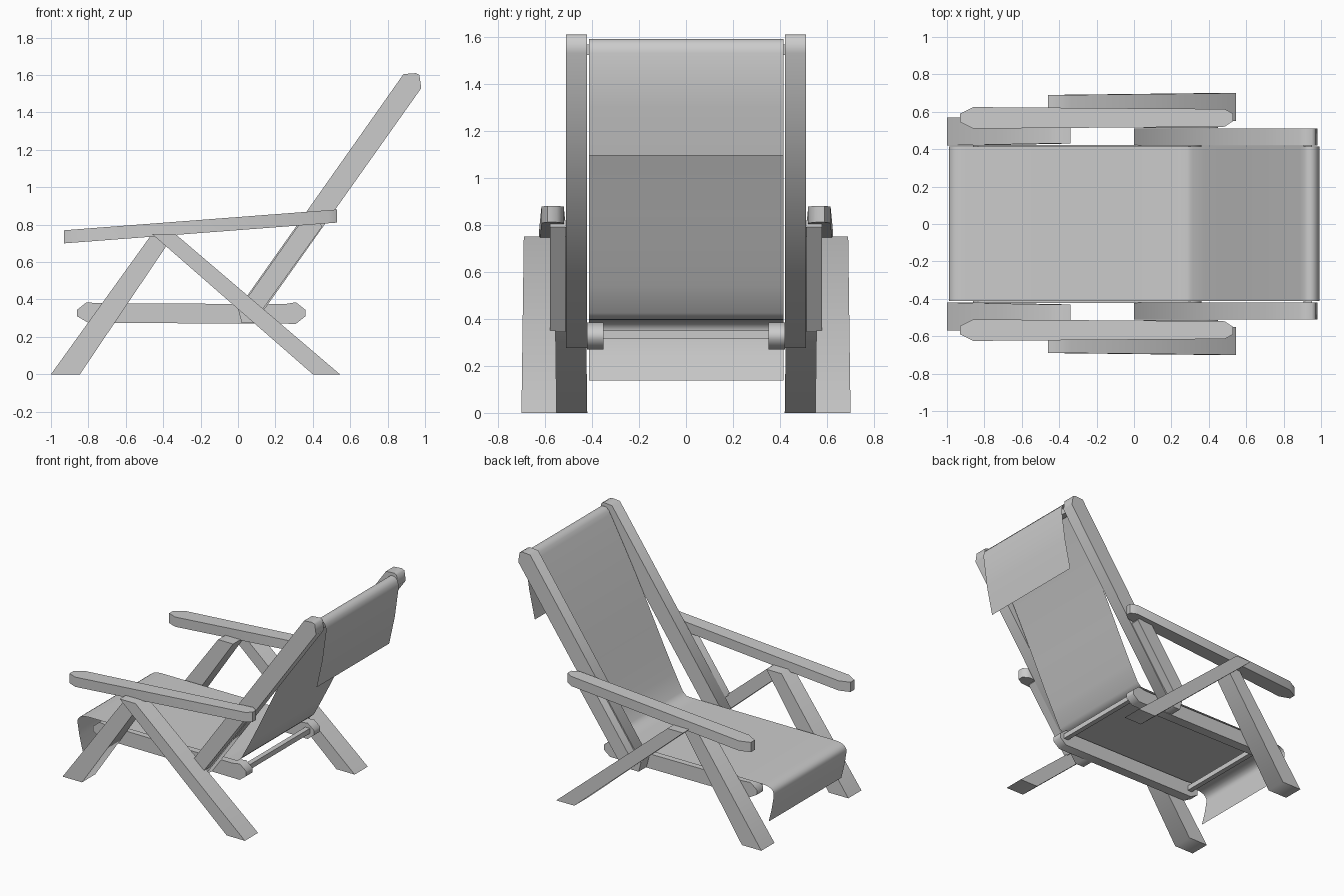
import bpy, bmesh
from mathutils import Vector
from mathutils.geometry import interpolate_bezier

if "Cube" in bpy.data.objects:
    bpy.data.objects.remove(bpy.data.objects["Cube"])

grey = bpy.data.materials.new("plain grey")
grey.use_nodes = True
COLOUR = (0.6, 0.6, 0.6, 1)
grey.diffuse_color = COLOUR
grey.node_tree.nodes["Principled BSDF"].inputs["Base Color"].default_value = COLOUR


def finish(name, bm, mirror=False):
    """Make a smooth-shaded object, sharp at its hard corners."""
    for face in bm.faces:
        face.smooth = True
    mesh = bpy.data.meshes.new(name)
    bm.to_mesh(mesh)
    bm.free()
    mesh.set_sharp_from_angle(angle=1.0)
    mesh.materials.append(grey)
    obj = bpy.data.objects.new(name, mesh)
    bpy.context.collection.objects.link(obj)
    if mirror:
        mod = obj.modifiers.new("other side", "MIRROR")
        mod.use_axis = (False, True, False)
        mod.use_mirror_merge = False


def board(name, rings, mirror=True):
    """Solid between two matching outlines of 3D points."""
    bm = bmesh.new()
    a, b = [[bm.verts.new(p) for p in ring] for ring in rings]
    n = len(a)
    bm.faces.new(a)
    bm.faces.new(b[::-1])
    for i in range(n):
        j = (i + 1) % n
        bm.faces.new((a[j], a[i], b[i], b[j]))
    bmesh.ops.recalc_face_normals(bm, faces=bm.faces)
    finish(name, bm, mirror)


def side_board(name, profile, inner, outer, flare=0.0):
    """Board cut to a side profile; it widens by flare towards the floor."""
    def ring(y, sign):
        return [(x, y + sign * flare * (1 - z / 0.75), z) for x, z in profile]
    board(name, (ring(inner, -1), ring(outer, 1)))


# Crossed legs
side_board("front_leg", [(-1, 0), (-0.845, 0), (-0.34, 0.75), (-0.46, 0.75)],
           0.43, 0.56, 0.01)
side_board("rear_leg", [(0.4, 0), (0.545, 0), (-0.335, 0.75), (-0.46, 0.75)],
           0.56, 0.69, 0.01)

# Back posts and the struts that carry the arms
side_board("back_post", [(0.0, 0.35), (0.02, 0.275), (0.09, 0.275), (0.98, 1.53),
                         (0.97, 1.6), (0.95, 1.61), (0.885, 1.605)], 0.421, 0.511)
side_board("arm_strut", [(0.05, 0.41), (0.13, 0.345), (0.45, 0.79), (0.43, 0.82),
                         (0.34, 0.82)], 0.513, 0.578)

# Seat rails with clipped ends
side_board("seat_rail", [(-0.86, 0.345), (-0.81, 0.385), (-0.75, 0.38), (0.25, 0.375),
                         (0.31, 0.385), (0.36, 0.345), (0.36, 0.31), (0.31, 0.27),
                         (-0.8, 0.275), (-0.86, 0.31)], 0.35, 0.422)

# Arms: clipped plan outline, sloping up to the back
plan = [(-0.93, 0.545), (-0.86, 0.51), (0.485, 0.52), (0.53, 0.55),
        (0.53, 0.59), (0.485, 0.615), (-0.86, 0.625), (-0.93, 0.59)]
board("arm_rest", [[(x, y, base + 0.076 * (x + 0.93)) for x, y in plan]
                   for base in (0.70, 0.77)])


# Cross bars
def cross_bar(name, x, z, half_length, size):
    s = size / 2
    square = [(x - s, z - s), (x + s, z - s), (x + s, z + s), (x - s, z + s)]
    board(name, [[(px, y, pz) for px, pz in square]
                 for y in (-half_length, half_length)], False)


cross_bar("seat_rear_bar", 0.31, 0.333, 0.36, 0.036)
cross_bar("seat_front_bar", -0.79, 0.333, 0.36, 0.036)
cross_bar("top_bar", 0.93, 1.545, 0.43, 0.045)


# Cloth sling: one thin sheet over the front, seat, sagging back and top
def bend(a, b, c, d, steps):
    return [tuple(p) for p in interpolate_bezier(*map(Vector, (a, b, c, d)), steps)]


path = [(-0.95, 0.138), (-0.975, 0.24)]
path += bend((-0.99, 0.33), (-0.995, 0.375), (-0.965, 0.393), (-0.9, 0.395), 6)
path += [(-0.5, 0.395), (-0.1, 0.395), (0.2, 0.395), (0.285, 0.397)]
path += bend((0.315, 0.425), (0.52, 0.8), (0.56, 0.95), (0.89, 1.545), 10)
path += bend((0.905, 1.57), (0.93, 1.605), (0.985, 1.6), (0.992, 1.53), 6)
path += [(0.96, 1.3), (0.915, 1.095)]
bm = bmesh.new()
edges = [[bm.verts.new((x, y, z)) for x, z in path] for y in (-0.413, 0.415)]
for i in range(len(path) - 1):
    bm.faces.new((edges[0][i], edges[0][i + 1], edges[1][i + 1], edges[1][i]))
finish("cloth_sling", bm)
